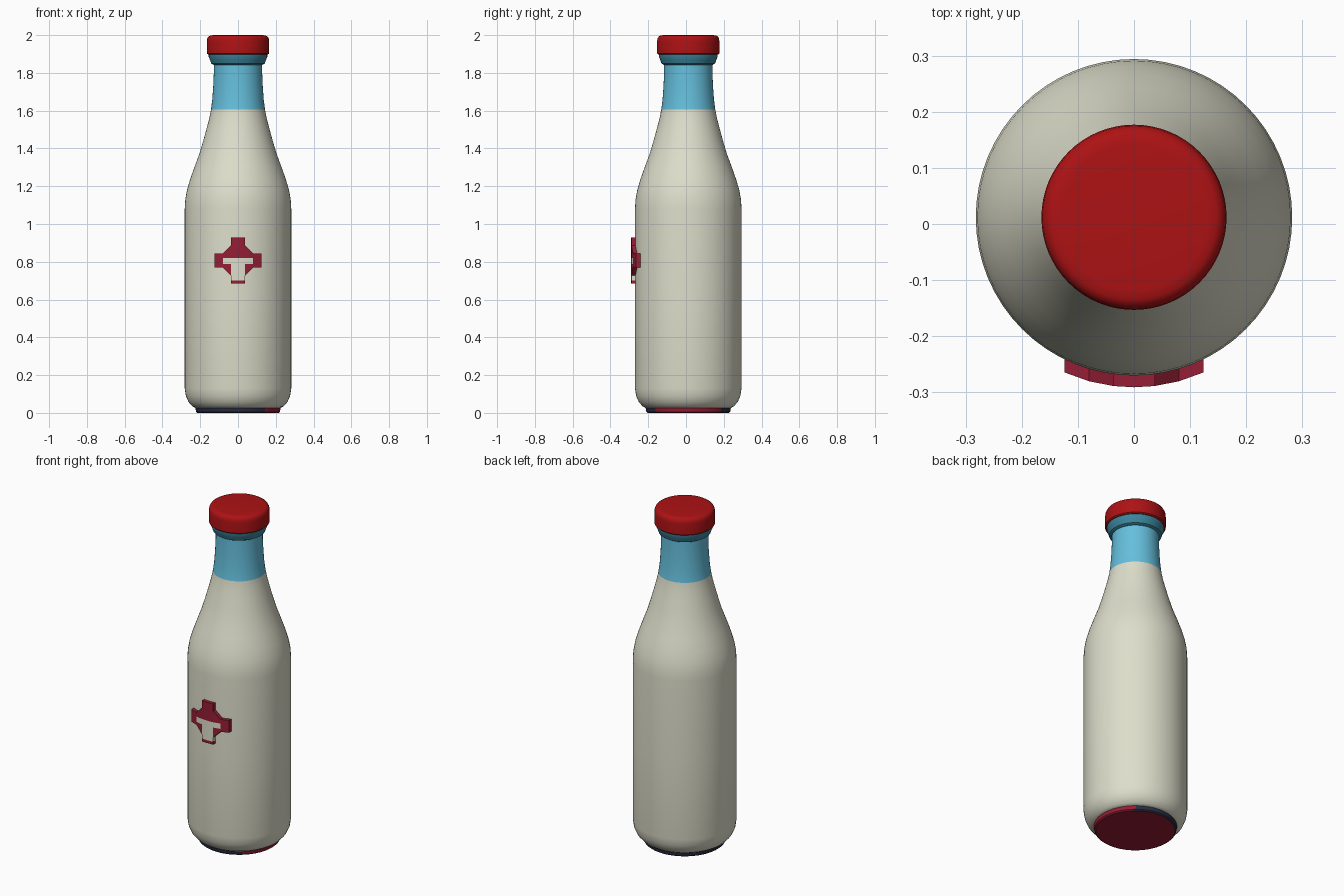
import bpy, bmesh, math

if "Cube" in bpy.data.objects:
    bpy.data.objects.remove(bpy.data.objects["Cube"])

CY = 0.012   # bottle axis sits slightly behind centre because of the raised emblem
R = 0.282    # body radius


def material(name, rgb):
    m = bpy.data.materials.new(name)
    m.diffuse_color = (*rgb, 1)
    m.use_nodes = True
    m.node_tree.nodes["Principled BSDF"].inputs["Base Color"].default_value = m.diffuse_color
    return m


cream = material("cream", (0.73, 0.73, 0.60))
blue = material("sky blue", (0.13, 0.52, 0.72))
teal = material("dark teal", (0.045, 0.24, 0.34))
red = material("cap red", (0.42, 0.006, 0.007))
crimson = material("crimson", (0.30, 0.013, 0.035))
navy = material("navy", (0.022, 0.028, 0.055))


def finish(bm, name, mats, rule=None):
    bmesh.ops.recalc_face_normals(bm, faces=bm.faces)
    if rule:
        for f in bm.faces:
            f.material_index = rule(f)
    me = bpy.data.meshes.new(name)
    bm.to_mesh(me)
    bm.free()
    for m in mats:
        me.materials.append(m)
    ob = bpy.data.objects.new(name, me)
    bpy.context.collection.objects.link(ob)
    bpy.ops.object.select_all(action='DESELECT')
    ob.select_set(True)
    bpy.context.view_layer.objects.active = ob
    bpy.ops.object.shade_smooth_by_angle(angle=math.radians(35))
    return ob


def lathe(name, profile, mats, rule=None, n=64):
    """Turn a list of (radius, height) into a closed round part."""
    bm = bmesh.new()
    rings = [[bm.verts.new((r * math.cos(2 * math.pi * i / n),
                            CY + r * math.sin(2 * math.pi * i / n), z))
              for i in range(n)] for r, z in profile]
    for a, b in zip(rings, rings[1:]):
        for i in range(n):
            j = (i + 1) % n
            bm.faces.new((a[i], a[j], b[j], b[i]))
    bm.faces.new(rings[0])
    bm.faces.new(rings[-1])
    return finish(bm, name, mats, rule)


# Foot: crimson underside, navy rim with a crimson stretch on the right
def foot_rule(f):
    c = f.calc_center_median()
    if f.normal.z < -0.9:
        return 0
    return 0 if c.x > 0.15 else 1


lathe("foot", [(0.215, 0), (0.222, 0.006), (0.226, 0.028)], [crimson, navy], foot_rule)

# Glass body with the blue neck above 1.6
lathe("bottle_body",
      [(0.226, 0.026), (0.242, 0.035), (0.262, 0.058), (0.276, 0.09), (R, 0.13),
       (R, 0.6), (R, 1.08), (0.279, 1.13), (0.27, 1.18), (0.254, 1.235),
       (0.231, 1.3), (0.205, 1.37), (0.184, 1.44), (0.165, 1.51), (0.152, 1.56),
       (0.143, 1.605), (0.136, 1.66), (0.131, 1.73), (0.128, 1.80), (0.128, 1.86)],
      [cream, blue], lambda f: int(f.calc_center_median().z > 1.605))

# Lip ring below the cap
lathe("lip_ring", [(0.128, 1.842), (0.142, 1.85), (0.148, 1.868), (0.155, 1.885),
                   (0.155, 1.905)], [teal])

# Cap
lathe("cap", [(0.158, 1.897), (0.165, 1.903), (0.165, 1.965), (0.163, 1.981),
              (0.157, 1.992), (0.147, 1.998), (0.13, 2.0)], [red])

# Cross emblem: cells of a grid wrapped around the body front, then thickened
ZC, A, B = 0.807, 0.037, 0.08
xs = [-0.124, -B, -A, 0, A, B, 0.124]
zs = [-0.122, -0.105, -B, -A, -0.02, 0.012, A, B, 0.122]
bm = bmesh.new()


def on_body(x, z, r):
    return (x, CY - math.sqrt(r * r - x * x), ZC + z)


for x0, x1 in zip(xs, xs[1:]):
    for z0, z1 in zip(zs, zs[1:]):
        cx, cz = abs(x0 + x1) / 2, abs(z0 + z1) / 2
        pts = [(x0, z0), (x1, z0), (x1, z1), (x0, z1)]
        if min(cx, cz) > A:
            if max(cx, cz) > B:
                continue
            # corner between two arms: keep the inner triangle
            pts = [p for p in pts if abs(p[0]) + abs(p[1]) < 2 * B - 0.01]
        bm.faces.new([bm.verts.new(on_body(x, z, R - 0.006)) for x, z in pts])
bmesh.ops.remove_doubles(bm, verts=bm.verts, dist=0.0005)
ext = bmesh.ops.extrude_face_region(bm, geom=bm.faces[:], use_keep_orig=True)
for v in ext["geom"]:
    if isinstance(v, bmesh.types.BMVert):
        v.co = on_body(v.co.x, v.co.z - ZC, R + 0.021)


# Cream T painted on the lower half of the emblem
def emblem_rule(f):
    c = f.calc_center_median()
    x, z = abs(c.x), c.z - ZC
    stem = x < A + 0.002 and -0.105 < z < 0.012
    bar = x < B and -0.02 < z < 0.012
    return int(stem or bar)


finish(bm, "cross_emblem", [crimson, cream], emblem_rule)
